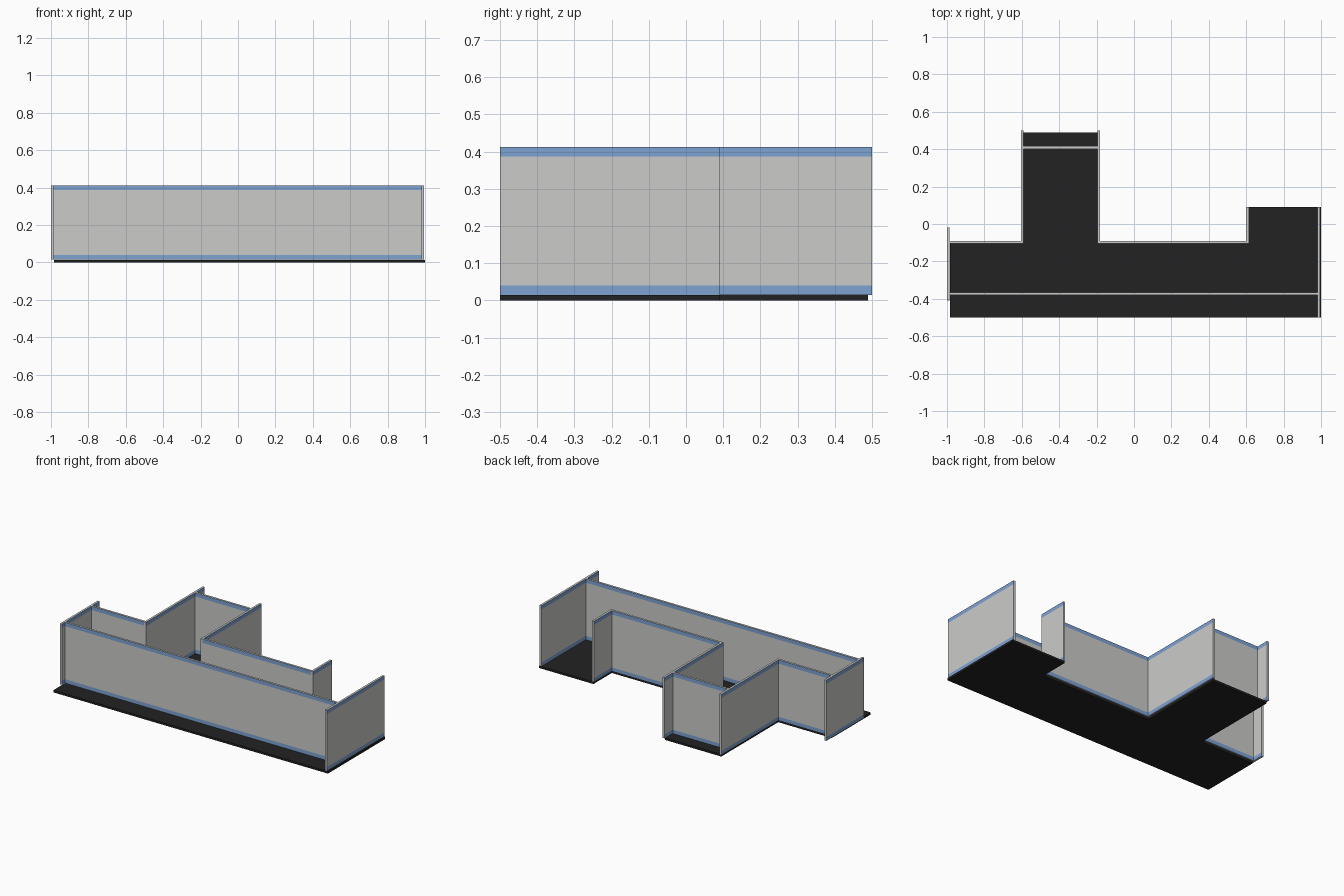
import bpy, bmesh

if "Cube" in bpy.data.objects:
    bpy.data.objects.remove(bpy.data.objects["Cube"])

def material(name, rgb):
    m = bpy.data.materials.new(name)
    m.diffuse_color = (*rgb, 1.0)
    m.use_nodes = True
    m.node_tree.nodes["Principled BSDF"].inputs["Base Color"].default_value = m.diffuse_color
    return m

GREY = material("wall grey", (0.60, 0.60, 0.59))
BLUE = material("trim blue", (0.21, 0.36, 0.65))
BLACK = material("floor black", (0.016, 0.016, 0.016))

Z0, Z1, BAND = 0.015, 0.412, 0.025

def finish(bm, name, mats):
    bmesh.ops.recalc_face_normals(bm, faces=bm.faces)
    me = bpy.data.meshes.new(name)
    bm.to_mesh(me)
    bm.free()
    for m in mats:
        me.materials.append(m)
    ob = bpy.data.objects.new(name, me)
    bpy.context.collection.objects.link(ob)

def wall(name, x0, x1, y0, y1):
    """Thin grey panel with blue strips along top and bottom of its long sides."""
    bm = bmesh.new()
    bmesh.ops.create_cube(bm, size=1)
    for v in bm.verts:
        v.co = ((x0, x1)[v.co.x > 0], (y0, y1)[v.co.y > 0], (Z0, Z1)[v.co.z > 0])
    for z in (Z0 + BAND, Z1 - BAND):
        bmesh.ops.bisect_plane(bm, geom=bm.verts[:] + bm.edges[:] + bm.faces[:],
                               plane_co=(0, 0, z), plane_no=(0, 0, 1))
    bm.normal_update()
    axis = 1 if x1 - x0 > y1 - y0 else 0
    for f in bm.faces:
        z = f.calc_center_median().z
        if abs(f.normal[axis]) > 0.9 and (z < Z0 + BAND or z > Z1 - BAND):
            f.material_index = 1
    finish(bm, name, (GREY, BLUE))

# Floor slab: long hall with a back wing and a right corner bay
outline = [(-0.985, -0.5), (1, -0.5), (1, 0.092), (0.605, 0.092), (0.605, -0.098),
           (-0.19, -0.098), (-0.19, 0.49), (-0.598, 0.49), (-0.598, -0.098), (-0.985, -0.098)]
bm = bmesh.new()
face = bm.faces.new([bm.verts.new((x, y, 0)) for x, y in outline])
top = bmesh.ops.extrude_face_region(bm, geom=[face])["geom"]
for v in top:
    if isinstance(v, bmesh.types.BMVert):
        v.co.z = Z0 - 0.001
finish(bm, "floor", (BLACK,))

# Outer walls of the hall
wall("left_wall", -1.0, -0.986, -0.41, -0.02)
wall("right_wall", 0.98, 0.994, -0.5, 0.092)
wall("front_wall", -0.986, 0.98, -0.38, -0.366)
wall("back_wall_left", -0.986, -0.605, -0.105, -0.091)
wall("back_wall_middle", -0.182, 0.6, -0.105, -0.091)
# Back wing and corner bay
wall("wing_wall_left", -0.605, -0.591, -0.105, 0.5)
wall("wing_wall_right", -0.196, -0.182, -0.105, 0.5)
wall("wing_wall_back", -0.591, -0.196, 0.402, 0.416)
wall("bay_wall", 0.6, 0.614, -0.105, 0.092)
